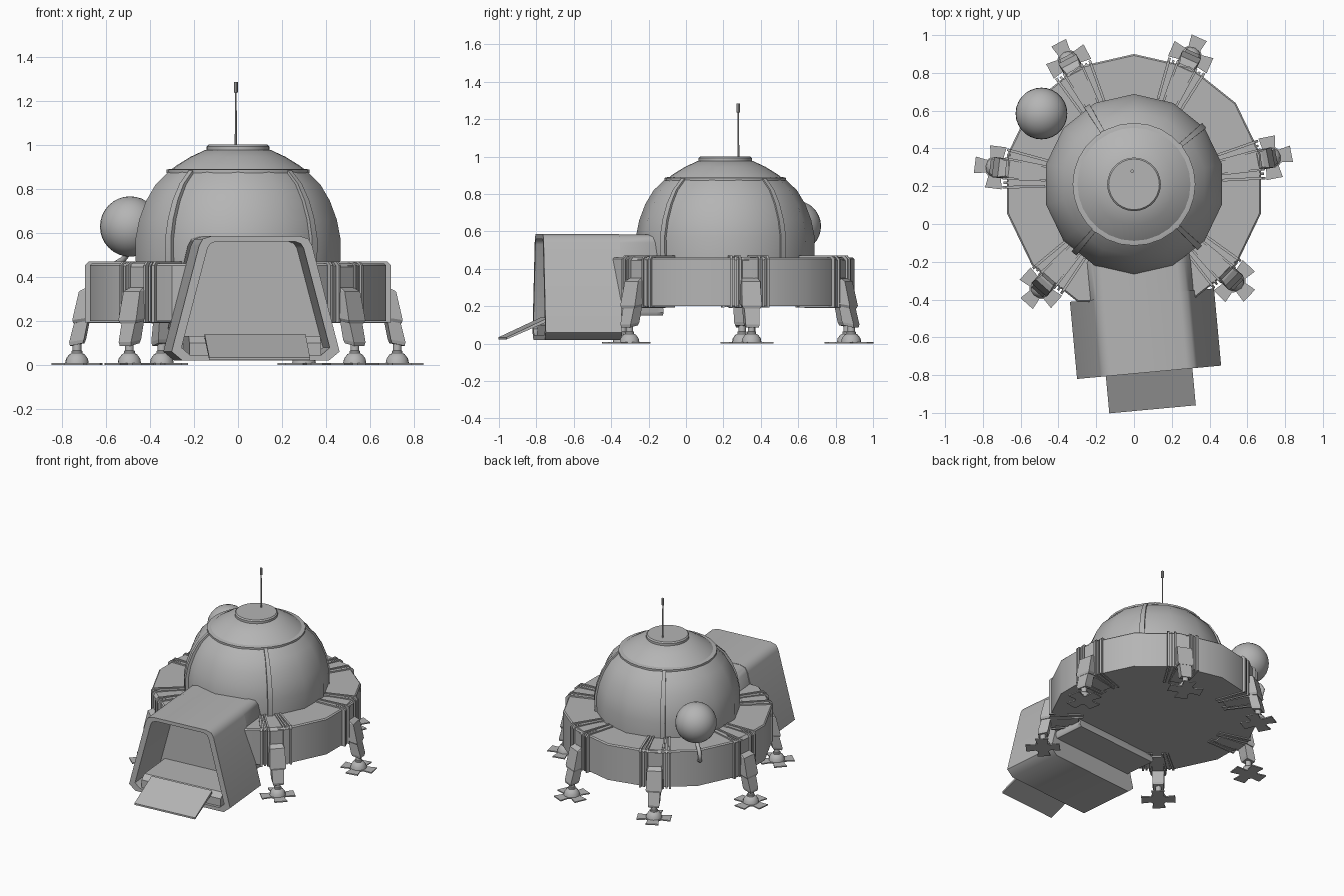
import bpy, bmesh
from math import sin, cos, radians, pi
from mathutils import Matrix, Vector

if "Cube" in bpy.data.objects:
    bpy.data.objects.remove(bpy.data.objects["Cube"])

HUB = Vector((0, 0.21, 0))          # axis of the round body
SIDES = 14
LEGS = [66, 11, -44, 228, 173, 118]

GREY = bpy.data.materials.new("hull_grey")
GREY.diffuse_color = (0.46, 0.46, 0.46, 1)
GREY.use_nodes = True
GREY.node_tree.nodes["Principled BSDF"].inputs["Base Color"].default_value = GREY.diffuse_color


def finish(name, bm, mat=Matrix(), smooth=None):
    bmesh.ops.remove_doubles(bm, verts=bm.verts, dist=1e-5)
    bmesh.ops.recalc_face_normals(bm, faces=bm.faces)
    bm.transform(mat)
    me = bpy.data.meshes.new(name)
    bm.to_mesh(me)
    bm.free()
    me.materials.append(GREY)
    ob = bpy.data.objects.new(name, me)
    bpy.context.collection.objects.link(ob)
    if smooth:
        bpy.ops.object.select_all(action='DESELECT')
        ob.select_set(True)
        bpy.context.view_layer.objects.active = ob
        bpy.ops.object.shade_smooth_by_angle(angle=radians(smooth))
    return ob


def loft(bm, rings, close_ends=True):
    """Skin a list of equal-length point rings."""
    vs = [[bm.verts.new(p) for p in r] for r in rings]
    n = len(vs[0])
    for a, b in zip(vs, vs[1:]):
        for i in range(n):
            j = (i + 1) % n
            bm.faces.new((a[i], a[j], b[j], b[i]))
    if close_ends:
        bm.faces.new(vs[0])
        bm.faces.new(vs[-1])


def lathe(name, profile, centre, n=SIDES, smooth=35, mat=None):
    bm = bmesh.new()
    loft(bm, [[(r * cos(2 * pi * k / n + pi / 2), r * sin(2 * pi * k / n + pi / 2), z)
               for k in range(n)] for r, z in profile])
    return finish(name, bm, Matrix.Translation(centre) if mat is None else mat, smooth)


def polar(deg):
    return Matrix.Translation(HUB) @ Matrix.Rotation(radians(deg), 4, 'Z')


# Base drum, with its front corner left out where the tunnel joins
angles = [90 + k * 360 / SIDES for k in range(SIDES) if k != SIDES // 2]
bm = bmesh.new()
loft(bm, [[(r * cos(radians(a)), r * sin(radians(a)), z) for a in angles]
          for r, z in ((0.69, 0.2), (0.69, 0.452), (0.682, 0.46))])
finish("base_drum", bm, Matrix.Translation(HUB), 30)

# Dome, rim band, upper cone and hatch
DOME = [(0.476, 0.45), (0.478, 0.57), (0.46, 0.66), (0.428, 0.745), (0.383, 0.82), (0.32, 0.88)]
lathe("dome", DOME, HUB, SIDES)
lathe("dome_rim", [(0.31, 0.87), (0.325, 0.872), (0.325, 0.886), (0.308, 0.89)], HUB, 28)
lathe("roof_cone", [(0.312, 0.88), (0.28, 0.905), (0.215, 0.945), (0.15, 0.975), (0.1, 0.98)], HUB, 28)
lathe("roof_hatch", [(0.142, 0.965), (0.142, 0.992), (0.134, 1.0)], HUB, 28)

# Ribs following the dome wall
for deg in (121, 40, -44, 229):
    bm = bmesh.new()
    loft(bm, [[(r - 0.03, -w, z), (r + 0.007, -w, z + 0.003), (r + 0.007, w, z + 0.003), (r - 0.03, w, z)]
              for (r, z), w in zip(DOME, (0.017, 0.017, 0.016, 0.015, 0.013, 0.012))])
    finish("dome_rib", bm, polar(deg), 35)

# Antenna
ANT = Vector((-0.01, 0.28, 0))
lathe("antenna", [(0.005, 0.99), (0.004, 1.235), (0.009, 1.237), (0.009, 1.285)], ANT, 8)


# Straps around the drum at each leg
def rib(bm, deg, thick, r0, r1, z0, z1):
    c = 0.018
    side = [(r0, z0), (r1, z0), (r1, z1 - c), (r1 - c, z1), (r0, z1)]
    rot = Matrix.Rotation(radians(deg), 3, 'Z')
    loft(bm, [[rot @ Vector((r, t, z)) for r, z in side] for t in (-thick, thick)])


# Legs with straps, shafts and cross-shaped feet
FOOT_R = 0.737
for deg in LEGS:
    M = polar(deg)
    bm = bmesh.new()
    for s in (-1, 1):
        rib(bm, s * 8.3, 0.007, 0.47, 0.696, 0.193, 0.47)
        rib(bm, s * 6.3, 0.006, 0.47, 0.690, 0.196, 0.466)
        rib(bm, s * 4.4, 0.006, 0.47, 0.696, 0.193, 0.47)
    rib(bm, 0, 0.04, 0.50, 0.685, 0.19, 0.463)
    finish("leg_strap", bm, M)

    bm = bmesh.new()
    # (inner radius, outer radius, height, half width)
    for parts in ([(0.645, 0.695, 0.36, 0.042), (0.655, 0.722, 0.345, 0.05),
                   (0.675, 0.752, 0.215, 0.054), (0.685, 0.748, 0.2, 0.046)],
                  [(0.675, 0.735, 0.24, 0.042), (0.70, 0.768, 0.115, 0.038),
                   (0.707, 0.765, 0.098, 0.034)]):
        loft(bm, [[(a, -w, z), (b, -w, z - 0.012), (b, w, z - 0.012), (a, w, z)]
                  for a, b, z, w in parts])
    finish("leg", bm, M)

    F = M @ Matrix.Translation((FOOT_R, 0, 0))
    lathe("leg_shaft", [(0.02, 0.11), (0.02, 0.065), (0.025, 0.063), (0.025, 0.045)], None, 12, 35, F)
    lathe("foot_joint", [(0.054, 0.008), (0.05, 0.028), (0.035, 0.048), (0.015, 0.057)], None, 12, 45, F)
    cross = []
    for k in range(4):
        c, s = cos(k * pi / 2), sin(k * pi / 2)
        for x, y in ((0.05, -0.034), (0.112, -0.044), (0.112, 0.044), (0.05, 0.034)):
            cross.append((x * c - y * s, x * s + y * c))
    bm = bmesh.new()
    loft(bm, [[(x, y, z) for x, y in cross] for z in (0, 0.008)])
    finish("foot_pad", bm, F)

# Entry tunnel: local x across, y backwards from the mouth
T = Matrix.Translation((0.08, -0.785, 0)) @ Matrix.Rotation(radians(5.3), 4, 'Z')


def section(half, y):
    return [(x, y, z) for x, z in half] + [(-x, y, z) for x, z in reversed(half)]


outer = [(0.335, 0.02), (0.383, 0.06), (0.258, 0.54), (0.241, 0.572), (0.2, 0.585)]
inner = [(0.3, 0.045), (0.338, 0.078), (0.219, 0.53), (0.206, 0.55), (0.18, 0.56)]
bm = bmesh.new()
loft(bm, [section(outer, 0.41), section(outer, 0), section(inner, 0), section(inner, 0.33)])
finish("entry_tunnel", bm, T, 50)

back = [(0.33, 0.15), (0.343, 0.17), (0.254, 0.54), (0.238, 0.57), (0.2, 0.583)]
bm = bmesh.new()
loft(bm, [section(back, 0.38), section(back, 0.6),
          section([(x, z * 0.78 + 0.033) for x, z in back], 0.635)])
finish("tunnel_connector", bm, T, 50)

# Inner floor and the fold-down ramp
for name, w, pts in (
        ("tunnel_floor", 0.3, [(0.02, 0.04), (0.02, 0.1), (0.06, 0.13), (0.33, 0.13), (0.33, 0.04)]),
        ("entry_ramp", 0.23, [(-0.197, 0.022), (-0.197, 0.034), (0.03, 0.14), (0.03, 0.12)])):
    bm = bmesh.new()
    loft(bm, [[(x, y, z) for y, z in pts] for x in (-w, w)])
    finish(name, bm, T)

# Spherical tank and its bent pipe
bm = bmesh.new()
bmesh.ops.create_uvsphere(bm, u_segments=28, v_segments=16, radius=0.137)
finish("tank", bm, Matrix.Translation((-0.49, 0.585, 0.628)), 40)

cu = bpy.data.curves.new("tank_pipe", 'CURVE')
cu.dimensions = '3D'
cu.bevel_depth = 0.014
cu.bevel_resolution = 2
cu.materials.append(GREY)
sp = cu.splines.new('POLY')
path = [(-0.49, 0.585, 0.52), (-0.52, 0.61, 0.48), (-0.55, 0.635, 0.462),
        (-0.565, 0.647, 0.43), (-0.56, 0.64, 0.39), (-0.52, 0.61, 0.38)]
sp.points.add(len(path) - 1)
for p, co in zip(sp.points, path):
    p.co = (*co, 1)
bpy.context.collection.objects.link(bpy.data.objects.new("tank_pipe", cu))
